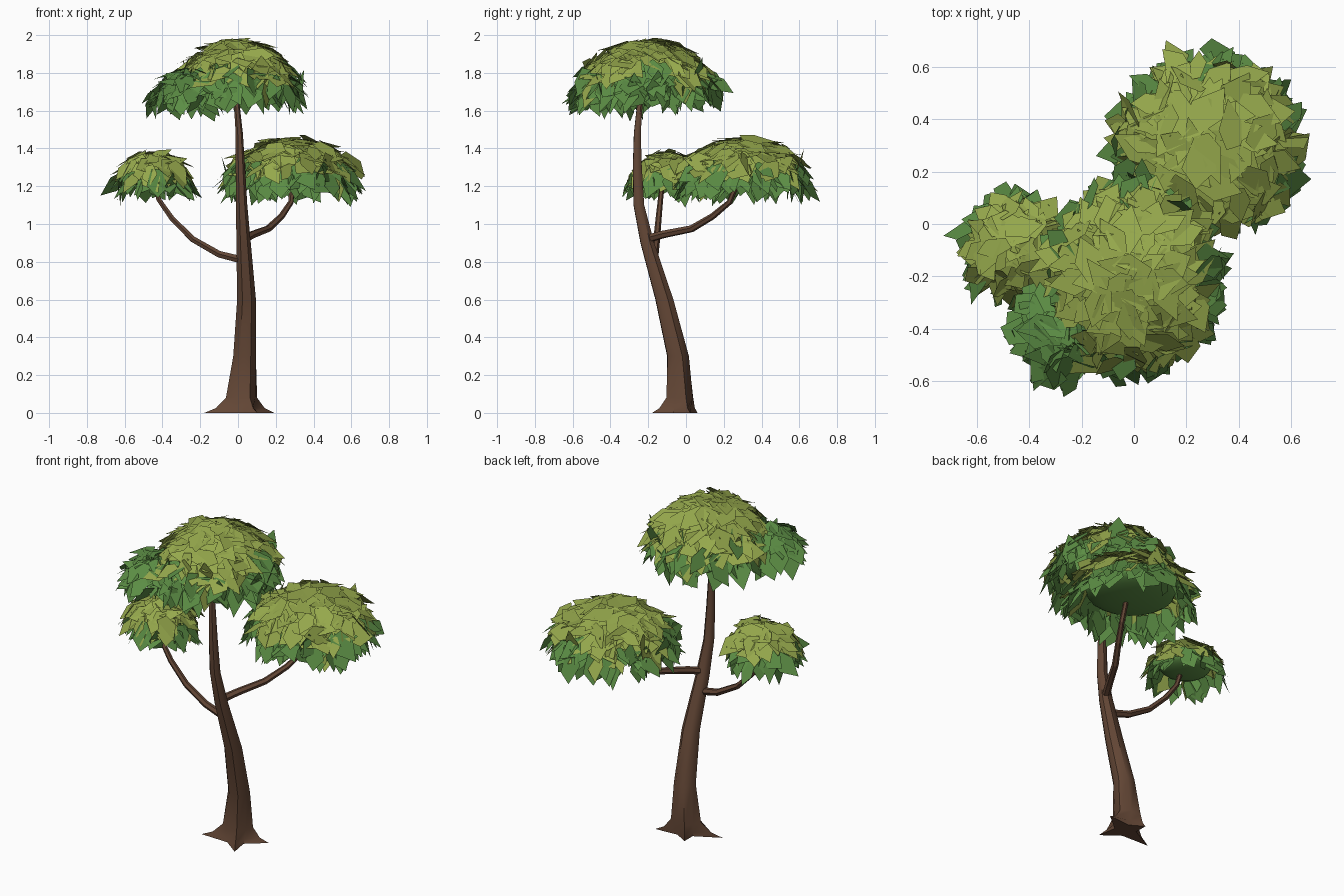
import bpy, bmesh, math, random
from mathutils import Vector

if "Cube" in bpy.data.objects:
    bpy.data.objects.remove(bpy.data.objects["Cube"])

random.seed(11)


def material(name, rgb):
    m = bpy.data.materials.new(name)
    m.diffuse_color = (*rgb, 1)
    m.use_nodes = True
    m.node_tree.nodes["Principled BSDF"].inputs["Base Color"].default_value = m.diffuse_color
    return m


BARK = material("brown bark", (0.125, 0.062, 0.036))
OLIVE = material("olive green leaf", (0.30, 0.39, 0.072))
GREEN = material("deep green leaf", (0.105, 0.265, 0.058))


def finish(bm, name, mats):
    me = bpy.data.meshes.new(name)
    bm.to_mesh(me)
    bm.free()
    for m in mats:
        me.materials.append(m)
    ob = bpy.data.objects.new(name, me)
    bpy.context.collection.objects.link(ob)
    return ob


def skin(bm, rings):
    """Join a list of equal point rings into a capped flat-sided tube."""
    vr = [[bm.verts.new(p) for p in r] for r in rings]
    n = len(vr[0])
    for a, b in zip(vr, vr[1:]):
        for i in range(n):
            j = (i + 1) % n
            bm.faces.new((a[i], a[j], b[j], b[i]))
    bm.faces.new(vr[0][::-1])
    bm.faces.new(vr[-1])
    bmesh.ops.recalc_face_normals(bm, faces=bm.faces)


# Trunk: leaning, with four pointed roots at the ground
ROOTS = {0: 0.18, 2: 0.12, 4: 0.21, 6: 0.155}
ROOT_ANGLES = [22, 68, 118, 155, 194, 245, 300, 340]


def trunk_ring(x, y, z, r, flare=0.0):
    pts = []
    for i, deg in enumerate(ROOT_ANGLES):
        a = math.radians(deg)
        d = r + flare * (ROOTS.get(i, 0.062) - r)
        pts.append(Vector((x + d * math.cos(a), y + d * math.sin(a), z)))
    return pts


bm = bmesh.new()
skin(bm, [trunk_ring(*s) for s in [
    (0.025, -0.045, 0.0, 0.075, 1.0), (0.022, -0.04, 0.025, 0.077, 0.5),
    (0.022, -0.032, 0.08, 0.075, 0.1), (0.036, -0.043, 0.3, 0.063),
    (0.046, -0.115, 0.6, 0.052), (0.030, -0.205, 0.9, 0.040),
    (0.020, -0.25, 1.1, 0.031), (0.013, -0.258, 1.3, 0.026),
    (0.007, -0.258, 1.48, 0.020), (-0.006, -0.245, 1.63, 0.016),
    (-0.02, -0.23, 1.8, 0.010)]])
trunk = finish(bm, "trunk", [BARK])
bpy.context.view_layer.objects.active = trunk
trunk.select_set(True)
bpy.ops.object.shade_smooth_by_angle(angle=math.radians(44))


# Branches: six-sided tapering tubes along a few points
def branch(name, pts, r0, r1, n=6):
    pts = [Vector(p) for p in pts]
    rings = []
    for i, p in enumerate(pts):
        t = (pts[min(i + 1, len(pts) - 1)] - pts[max(i - 1, 0)]).normalized()
        u = t.cross(Vector((0.3, -0.8, 0.4))).normalized()
        v = t.cross(u)
        r = r0 + (r1 - r0) * i / (len(pts) - 1)
        rings.append([p + r * (u * math.cos(k * math.tau / n) + v * math.sin(k * math.tau / n))
                      for k in range(n)])
    bm = bmesh.new()
    skin(bm, rings)
    finish(bm, name, [BARK])


branch("left_branch", [(0.02, -0.18, 0.81), (-0.10, -0.165, 0.84), (-0.24, -0.155, 0.92),
                       (-0.35, -0.145, 1.03), (-0.42, -0.135, 1.13), (-0.45, -0.12, 1.25)], 0.022, 0.012)
branch("right_branch", [(0.03, -0.21, 0.92), (0.08, -0.12, 0.945), (0.16, 0.03, 0.975),
                        (0.23, 0.14, 1.04), (0.28, 0.23, 1.115), (0.29, 0.29, 1.26)], 0.023, 0.013)


# Crowns: a smooth inner pad covered in splayed, drooping leaf cards
def crown(name, c, rx, ry, h, count, olive_from, size=0.17):
    c = Vector(c)
    bm = bmesh.new()
    bmesh.ops.create_uvsphere(bm, u_segments=20, v_segments=12, radius=1)
    for v in bm.verts:
        z = 0.28 + v.co.z * (0.55 if v.co.z > 0 else 0.25)
        v.co = c + Vector((v.co.x * rx * 0.74, v.co.y * ry * 0.74, z * h))
    pad = finish(bm, name + "_inner_pad", [GREEN])
    for p in pad.data.polygons:
        p.use_smooth = True

    bm = bmesh.new()
    for i in range(count):
        s = 1 - (i + 0.5) / count * 1.03          # height on the dome, down to the rim
        a = i * 2.39996 + random.uniform(-0.3, 0.3)
        q = math.sqrt(max(0, 1 - s * s)) * random.uniform(0.86, 1.03)
        out = Vector((math.cos(a), math.sin(a), 0))
        side = Vector((-math.sin(a), math.cos(a), 0))
        base = c + Vector((out.x * q * rx, out.y * q * ry, s * h))
        n = (out * q / rx + Vector((0, 0, max(s, 0) / h))).normalized()
        down = n.cross(side)
        if down.z > 0:
            down = -down
        # leaf axis follows the dome downwards, twisted and lifted at random
        rim = 1 - max(s, 0)
        twist = random.gauss(0, 0.35 + 0.6 * max(s, 0))
        axis = down * math.cos(twist) + side * math.sin(twist)
        axis = (axis + n * random.gauss(0.02 + 0.42 * rim, 0.06 + 0.26 * rim)).normalized()
        if rim > 0.6 and random.random() < 0.05:  # a few stray rim leaves stand upright
            axis = (out * 0.3 + Vector((0, 0, 1))).normalized()
        wide = axis.cross(n).normalized()
        wide = (wide + n * random.gauss(0, 0.1 + 0.4 * rim)).normalized()
        ln = size * random.uniform(0.8, 1.2)
        w = ln * random.uniform(0.26, 0.38)
        start = base - axis * ln * 0.38 + n * random.uniform(-0.02, 0.015)
        shoulder = random.uniform(0.4, 0.65)
        pts = [start - wide * w * 0.55,
               start + wide * w * 0.6 + axis * ln * random.uniform(-0.05, 0.15),
               start + wide * w + axis * ln * shoulder,
               start + axis * ln,
               start - wide * w + axis * ln * (shoulder - 0.08)]
        f = bm.faces.new([bm.verts.new(p) for p in pts])
        f.normal_update()
        if f.normal.dot(n) < 0:
            f.normal_flip()
        f.material_index = 0 if s + random.gauss(0, 0.13) > olive_from else 1
    finish(bm, name + "_leaves", [OLIVE, GREEN])


crown("top_crown", (-0.005, -0.205, 1.68), 0.325, 0.36, 0.285, 320, 0.36)
crown("top_side_clump", (-0.275, -0.415, 1.64), 0.165, 0.18, 0.165, 85, 2.0, 0.15)
crown("right_crown", (0.28, 0.305, 1.205), 0.34, 0.33, 0.245, 310, 0.30)
crown("left_crown", (-0.45, -0.095, 1.19), 0.195, 0.19, 0.19, 120, 0.33, 0.15)
